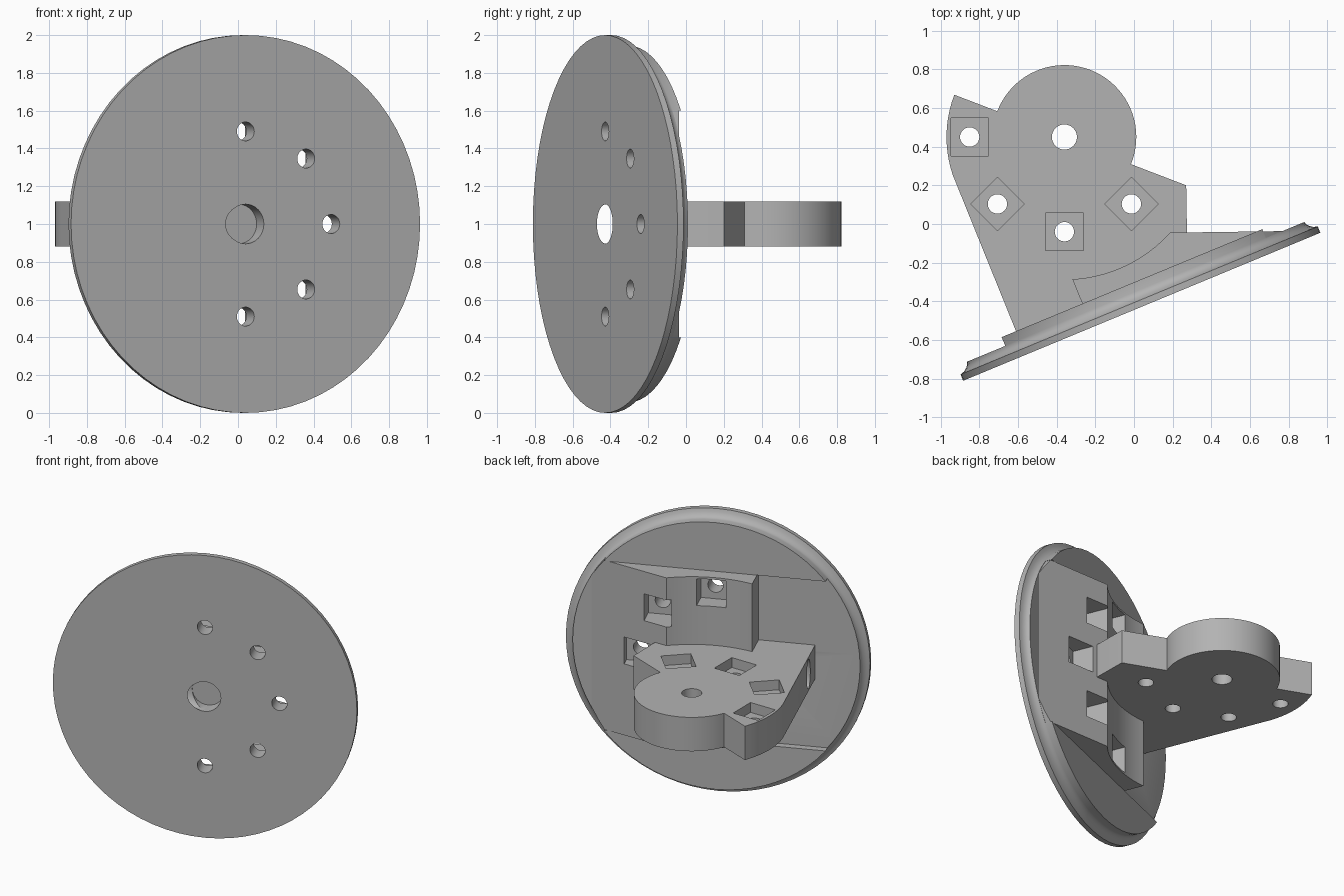
import bpy, bmesh
from math import sin, cos, radians, pi
from mathutils import Matrix, Vector

cube = bpy.data.objects.get("Cube")
if cube:
    bpy.data.objects.remove(cube)

grey = bpy.data.materials.new("plain grey")
grey.use_nodes = True
grey.diffuse_color = (0.45, 0.45, 0.45, 1)
grey.node_tree.nodes["Principled BSDF"].inputs["Base Color"].default_value = (0.45, 0.45, 0.45, 1)

# Tilted plate frame: local x runs across the plate, local y points to its back
PLATE = Matrix.Translation((0.04, -0.428, 1)) @ Matrix.Rotation(radians(22.5), 4, 'Z')
PIVOT = Vector((-0.36, 0.45))
PITCH = 0.49


def finish(name, bm):
    bmesh.ops.recalc_face_normals(bm, faces=bm.faces[:])
    mesh = bpy.data.meshes.new(name)
    bm.to_mesh(mesh)
    bm.free()
    mesh.materials.append(grey)
    ob = bpy.data.objects.new(name, mesh)
    bpy.context.collection.objects.link(ob)
    return ob


def prism(name, outline, z0, z1):
    bm = bmesh.new()
    base = bm.faces.new([bm.verts.new((p[0], p[1], z0)) for p in outline])
    top = bmesh.ops.extrude_face_region(bm, geom=[base])["geom"]
    bmesh.ops.translate(bm, vec=(0, 0, z1 - z0),
                        verts=[v for v in top if isinstance(v, bmesh.types.BMVert)])
    return finish(name, bm)


def lathe(name, profile, steps=72):
    # Revolve (radius, depth) points about the plate axis
    bm = bmesh.new()
    rings = [[bm.verts.new(PLATE @ Vector((r * cos(2 * pi * i / steps), d, r * sin(2 * pi * i / steps))))
              for i in range(steps)] for r, d in profile]
    for a, b in zip(rings, rings[1:]):
        for i in range(steps):
            j = (i + 1) % steps
            bm.faces.new((a[i], a[j], b[j], b[i]))
    bm.faces.new(rings[0])
    bm.faces.new(rings[-1])
    return finish(name, bm)


def cylinder(matrix, radius, length):
    bm = bmesh.new()
    bmesh.ops.create_cone(bm, cap_ends=True, segments=32, radius1=radius,
                          radius2=radius, depth=length, matrix=matrix)
    return finish("cutter", bm)


def box(matrix, size):
    bm = bmesh.new()
    bmesh.ops.create_cube(bm, size=1, matrix=matrix @ Matrix.Diagonal((*size, 1)))
    return finish("cutter", bm)


def combine(target, tool, operation='DIFFERENCE'):
    tool.hide_render = True
    mod = target.modifiers.new("cut", 'BOOLEAN')
    mod.operation, mod.solver, mod.object = operation, 'EXACT', tool
    bpy.context.view_layer.objects.active = target
    bpy.ops.object.modifier_apply(modifier=mod.name)


def cut(targets, tool):
    for target in targets:
        combine(target, tool)
    bpy.data.objects.remove(tool)


def arc(radius, start, end, steps):
    return [PIVOT + radius * Vector((cos(a), sin(a))) for a in
            (radians(start + (end - start) * i / steps) for i in range(steps + 1))]


def on_plate(u, v):
    return (PLATE @ Vector((u, v, 0))).xy


# Round face plate with a hollow fillet behind the rim and a recessed band
plate = lathe("face_plate", [(1, 0), (1, 0.035), (0.978, 0.042), (0.96, 0.055),
                             (0.948, 0.07), (0.945, 0.085), (0.945, 0.132)])
cut([plate], box(PLATE @ Matrix.Translation((0, 0.283, 0)), (3, 0.4, 1.2)))

# Wedge block with a concave face concentric with the pivot
block = prism("mounting_block",
              [on_plate(-0.278, 0.05)] + arc(0.737, -86.8, -42.2, 16)
              + [(0.90, -0.035), on_plate(0.9, 0.05)], 0.4, 1.6)
limit = lathe("cutter", [(0.943, 0.02), (0.943, 0.6)])
combine(block, limit, 'INTERSECT')
bpy.data.objects.remove(limit)

# Horizontal pivot bracket with a round head and two shoulders
bracket = prism("pivot_bracket",
                [on_plate(-0.65, 0.05)] + arc(0.61, 199, 159, 10) + arc(0.372, 159, -22.2, 40)
                + [(0.27, 0.2), (0.275, -0.1), on_plate(0.25, 0.05)], 0.88, 1.12)

# Plate bolt holes and their square nut pockets
along = Matrix.Rotation(pi / 2, 4, 'X')
for degrees in (-90, -45, 0, 45, 90):
    a = radians(degrees)
    u, z = PITCH * cos(a), PITCH * sin(a)
    cut([plate, block], cylinder(PLATE @ Matrix.Translation((u, 0.2, z)) @ along, 0.05, 0.7))
    cut([block], box(PLATE @ Matrix.Translation((u, 0.41, z)), (0.19, 0.6, 0.19)))

# Bracket bolt holes and their square nut pockets
for degrees in (180, 225, 270, 315):
    a = radians(degrees)
    p = PIVOT + PITCH * Vector((cos(a), sin(a)))
    place = Matrix.Translation((p.x, p.y, 1)) @ Matrix.Rotation(a, 4, 'Z')
    cut([bracket], cylinder(place, 0.05, 0.6))
    cut([bracket], box(place @ Matrix.Translation((0, 0, 0.15)), (0.195, 0.195, 0.2)))
cut([bracket], cylinder(Matrix.Translation((PIVOT.x, PIVOT.y, 1)), 0.065, 0.6))

# Central opening that turns sideways and leaves through the bracket flank
solids = [plate, block, bracket]
cut(solids, cylinder(PLATE @ along, 0.105, 0.2))
cut(solids, cylinder(Matrix.Translation((-0.48, -0.425, 1)) @ Matrix.Diagonal((1, 0.45, 1, 1))
                     @ Matrix.Rotation(pi / 2, 4, 'Y'), 0.104, 1.0))

for ob in solids:
    bpy.ops.object.select_all(action='DESELECT')
    ob.select_set(True)
    bpy.context.view_layer.objects.active = ob
    bpy.ops.object.shade_smooth_by_angle(angle=radians(28))
